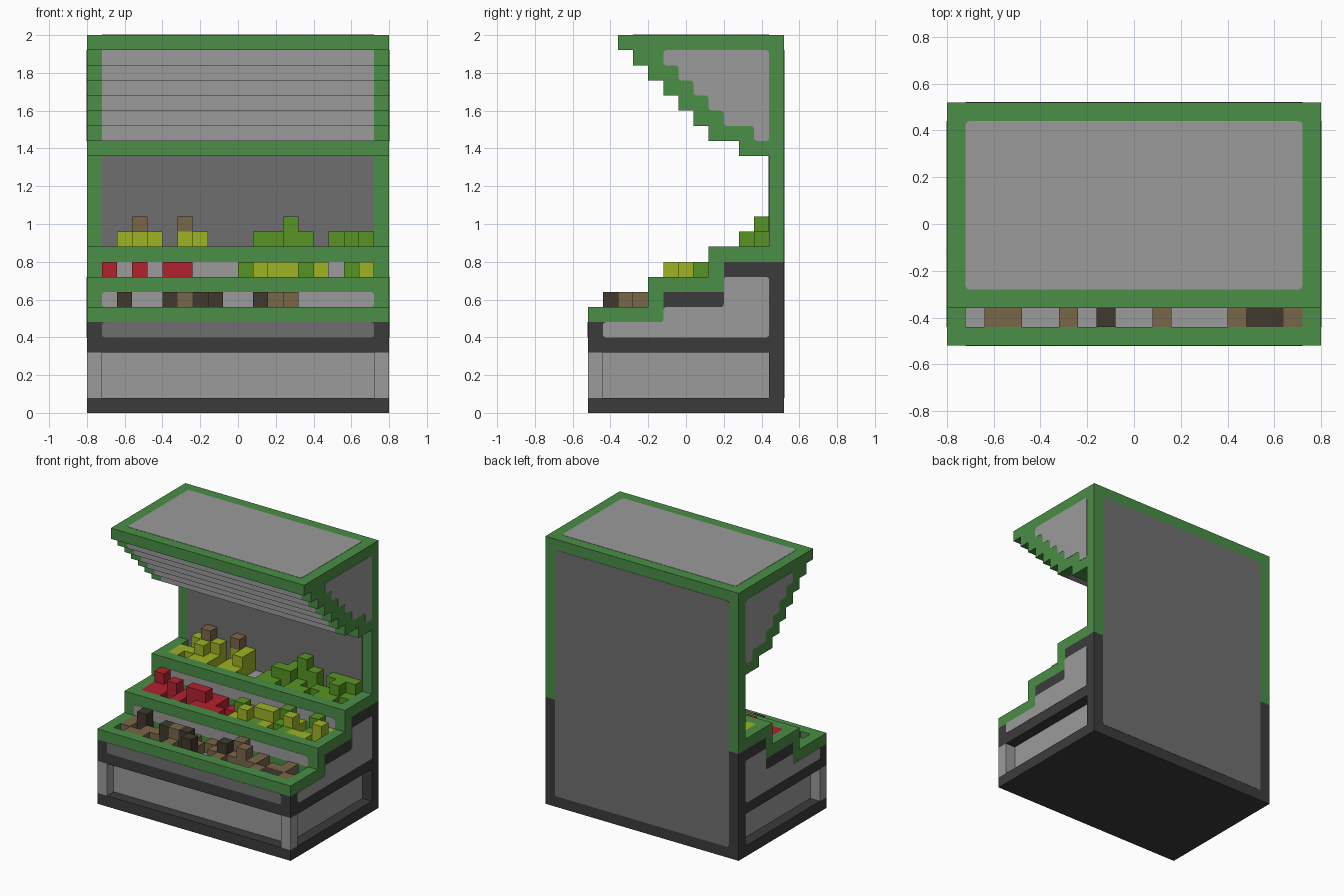
import bpy
import bmesh
from mathutils import Vector

cube = bpy.data.objects.get("Cube")
if cube:
    bpy.data.objects.remove(cube, do_unlink=True)

U = 0.08      # block size
SKIN = 0.002  # thickness of painted panels


def material(name, code):
    rgb = [int(code[i:i + 2], 16) / 255 for i in (0, 2, 4)]
    lin = [c / 12.92 if c <= 0.04045 else ((c + 0.055) / 1.055) ** 2.4 for c in rgb] + [1]
    m = bpy.data.materials.new(name)
    m.use_nodes = True
    m.diffuse_color = lin
    m.node_tree.nodes["Principled BSDF"].inputs["Base Color"].default_value = lin
    return m


GREEN = material("stall green", "4A8E46")
DARK = material("charcoal", "3B3B3B")
LIGHT = material("light grey", "9B9B9B")
MID = material("mid grey", "6F6F6F")
GOODS = {
    "r": ("red", material("red", "B2222F")),
    "y": ("yellow", material("yellow green", "9DB225")),
    "g": ("green", material("leaf green", "579423")),
    "b": ("brown", material("brown", "796649")),
    "d": ("dark", material("dark brown", "40392D")),
}


def finish(bm, name, mat):
    bmesh.ops.recalc_face_normals(bm, faces=bm.faces)
    mesh = bpy.data.meshes.new(name)
    bm.to_mesh(mesh)
    bm.free()
    mesh.materials.append(mat)
    obj = bpy.data.objects.new(name, mesh)
    bpy.context.collection.objects.link(obj)
    return obj


def prism(name, mat, axis, points, lo, hi, rounded=False):
    """Extrude a 2D outline along an axis from lo to hi."""
    place = {"x": lambda p: (lo, p[0], p[1]),
             "y": lambda p: (p[0], lo, p[1]),
             "z": lambda p: (p[0], p[1], lo)}[axis]
    bm = bmesh.new()
    face = bm.faces.new([bm.verts.new(place(p)) for p in points])
    if rounded:
        bmesh.ops.bevel(bm, geom=bm.verts[:], offset=0.015, segments=2,
                        affect='VERTICES', profile=0.5)
        bm.faces.ensure_lookup_table()
        face = bm.faces[0]
    out = bmesh.ops.extrude_face_region(bm, geom=[face])["geom"]
    move = Vector([hi - lo if a == axis else 0 for a in "xyz"])
    bmesh.ops.translate(bm, vec=move, verts=[v for v in out if isinstance(v, bmesh.types.BMVert)])
    return finish(bm, name, mat)


def rect(a0, a1, b0, b1):
    return [(a0, b0), (a1, b0), (a1, b1), (a0, b1)]


def box(name, mat, x, y, z):
    return prism(name, mat, "x", rect(*y, *z), *x)


FULL, INNER = (-0.8, 0.8), (-0.72, 0.72)
SIDES = {"right": (-0.8, -0.72), "left": (0.72, 0.8)}


def side_panels(name, mat, points):
    prism("right_" + name, mat, "x", points, -0.8 - SKIN, -0.8, True)
    prism("left_" + name, mat, "x", points, 0.8, 0.8 + SKIN, True)


# Base with recessed panels and corner posts
box("floor_slab", DARK, FULL, (-0.52, 0.52), (0, 0.08))
box("base_core", LIGHT, INNER, (-0.44, 0.44), (0.08, 0.32))
box("base_back", DARK, FULL, (0.44, 0.52), (0.08, 0.32))
for side, xs in SIDES.items():
    box(side + "_corner_post", LIGHT, xs, (-0.52, -0.44), (0.08, 0.32))

# Stepped counter body
prism("counter_body", DARK, "x",
      [(-0.52, 0.32), (0.52, 0.32), (0.52, 0.8), (0.2, 0.8), (0.2, 0.64),
       (-0.12, 0.64), (-0.12, 0.48), (-0.52, 0.48)], *FULL)
side_panels("counter_panel", LIGHT,
            [(-0.44, 0.4), (0.44, 0.4), (0.44, 0.72), (0.2, 0.72), (0.2, 0.56),
             (-0.12, 0.56), (-0.12, 0.48), (-0.44, 0.48)])
prism("counter_front_panel", MID, "y", rect(*INNER, 0.4, 0.48), -0.52 - SKIN, -0.52, True)

# Back wall with an outer and an inner panel
box("back_wall", GREEN, FULL, (0.44, 0.52), (0.8, 2))
prism("back_panel", MID, "y", rect(*INNER, 0.08, 1.92), 0.52, 0.52 + SKIN, True)
prism("inner_wall_panel", MID, "y", rect(*INNER, 0.8, 1.36), 0.44 - SKIN, 0.44)

# Canopy: stepped underside with green ends, lip and roof
STEPS = [0.12, 0.04, -0.04, -0.12, -0.2, -0.28]
outline = [(0.44, 1.44)]
for i, y in enumerate(STEPS):
    z = 1.44 + U * i
    outline += [(y, z), (y, z + U)]
outline.append((0.44, 1.92))
prism("canopy_core", LIGHT, "x", outline, *INNER)
for side, xs in SIDES.items():
    prism(side + "_canopy_end", GREEN, "x", outline, *xs)
box("canopy_lip", GREEN, FULL, (0.28, 0.44), (1.36, 1.44))
box("canopy_roof", GREEN, FULL, (-0.36, 0.44), (1.92, 2))
prism("roof_panel", LIGHT, "z", rect(*INNER, -0.28, 0.44), 2, 2 + SKIN, True)
inset = [(0.44, 1.44)]
for i, y in enumerate(STEPS):
    z = 1.44 + U * i
    y += 0.24 if i == 0 else 0.16
    inset += [(y, z), (y, z + U)]
side_panels("canopy_panel", LIGHT, inset + [(0.44, 1.92)])

# Goods per tray, front row first: small letter = level with the rim, capital = one block taller
TRAYS = {
    "lower": [".bb..b.D..b...bddb", "b.bbDBDb.bDbBb.bb.", "bD.b.bb.b.bB.b..b."],
    "middle": ["rr.r.rrr.yYgy.gyy.", "rrRrRRr.rGyYYgY.gY", "Rr.r.rr..gyygGy.Gy"],
    "upper": ["y.yy.yy..gg.gg.gg.", "yyYy.yY..gGGg.ggGg", ".YYY.YY...gGGG.GGG"],
}
TOPPERS = {"b": (2, 5), "g": (12,)}  # extra blocks on the upper back row


def add_block(bm, col, y, z, height):
    x = INNER[0] + U * col
    made = bmesh.ops.create_cube(bm, size=1)["verts"]
    bmesh.ops.scale(bm, vec=(U, U, height), verts=made)
    bmesh.ops.translate(bm, vec=(x + U / 2, y + U / 2, z + height / 2), verts=made)


for n, (tray, rows) in enumerate(TRAYS.items()):
    y0, top = -0.52 + 0.32 * n, 0.56 + 0.16 * n
    inner_y = (y0 + U, y0 + 4 * U)
    # Rim and floor
    box(tray + "_tray_front", GREEN, FULL, (y0, y0 + U), (top - (3 * U if n else U), top))
    for side, xs in SIDES.items():
        box(f"{tray}_tray_{side}_rim", GREEN, xs, inner_y, (top - U, top))
    box(tray + "_tray_floor", LIGHT, INNER, inner_y, (top - U, top - U + SKIN))
    if n:
        prism(tray + "_tray_front_panel", LIGHT, "y",
              rect(*INNER, top - 2 * U, top - U), y0 - SKIN, y0, True)
    # Goods, one object per colour
    for key, (label, mat) in GOODS.items():
        bm = bmesh.new()
        for r, row in enumerate(rows):
            for col, c in enumerate(row):
                if c.lower() == key:
                    add_block(bm, col, y0 + U * (r + 1), top - U, 2 * U if c.isupper() else U)
        if tray == "upper":
            for col in TOPPERS.get(key, ()):
                add_block(bm, col, y0 + 3 * U, top + U, U)
        if bm.verts:
            finish(bm, f"{tray}_tray_{label}_goods", mat)
        else:
            bm.free()
